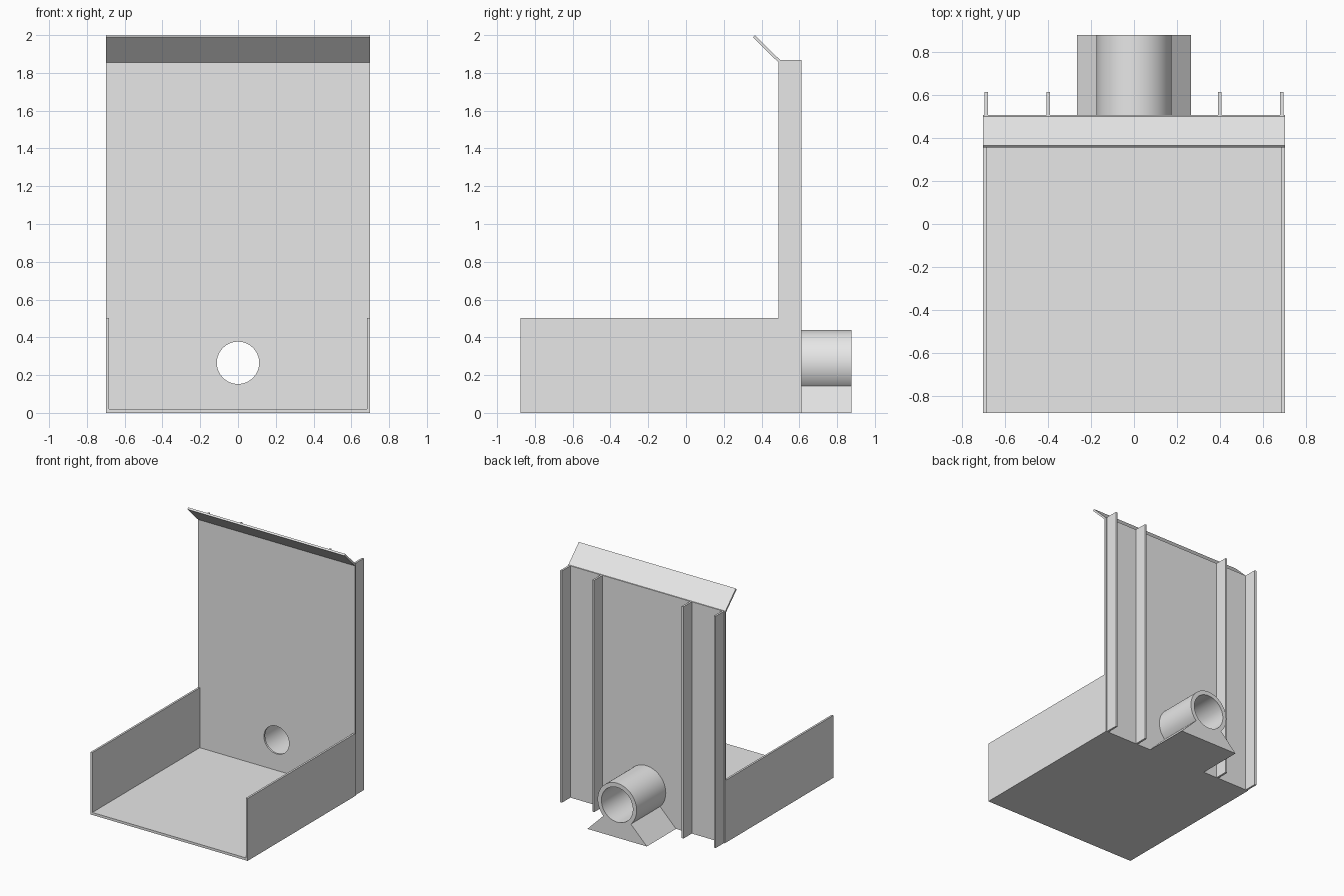
import bpy, bmesh, math

if "Cube" in bpy.data.objects:
    bpy.data.objects.remove(bpy.data.objects["Cube"])

grey = bpy.data.materials.new("light grey metal")
grey.diffuse_color = (0.8, 0.8, 0.8, 1)
grey.use_nodes = True
grey.node_tree.nodes["Principled BSDF"].inputs["Base Color"].default_value = grey.diffuse_color

W, T = 0.70, 0.016              # half width, sheet thickness
FRONT, REAR = -0.877, 0.877     # depth limits
PLATE0, PLATE1 = 0.490, 0.506   # back plate faces
PIPE_Z, PIPE_R, BORE_R, HOLE_R = 0.265, 0.174, 0.14, 0.112


def finish(name, bm):
    bmesh.ops.recalc_face_normals(bm, faces=bm.faces)
    me = bpy.data.meshes.new(name)
    bm.to_mesh(me)
    bm.free()
    ob = bpy.data.objects.new(name, me)
    bpy.context.collection.objects.link(ob)
    me.materials.append(grey)
    return ob


def prism(name, points, vec):
    """Closed polygon extruded along vec."""
    bm = bmesh.new()
    face = bm.faces.new([bm.verts.new(p) for p in points])
    ext = bmesh.ops.extrude_face_region(bm, geom=[face], use_keep_orig=True)
    verts = [v for v in ext["geom"] if isinstance(v, bmesh.types.BMVert)]
    bmesh.ops.translate(bm, verts=verts, vec=vec)
    return finish(name, bm)


def box(name, x0, x1, y0, y1, z0, z1):
    pts = [(x0, y0, z0), (x1, y0, z0), (x1, y1, z0), (x0, y1, z0)]
    return prism(name, pts, (0, 0, z1 - z0))


def circle(r, y, n=64):
    return [(r * math.cos(2 * math.pi * i / n), y,
             PIPE_Z + r * math.sin(2 * math.pi * i / n)) for i in range(n)]


# Tray: floor and two side walls
box("floor", -W + T, W - T, FRONT, PLATE0, 0, 0.02)
for side, s in (("left", -1), ("right", 1)):
    x0, x1 = sorted((s * W, s * (W - T)))
    box(side + "_wall", x0, x1, FRONT, PLATE0, 0, 0.503)

# Back plate with a round drain hole
plate = box("back_plate", -W, W, PLATE0, PLATE1, 0, 1.868)
cutter = prism("hole_cutter", circle(HOLE_R, PLATE0 - 0.1), (0, 0.2, 0))
cutter.hide_render = True
mod = plate.modifiers.new("hole", "BOOLEAN")
mod.operation, mod.object, mod.solver = "DIFFERENCE", cutter, "EXACT"
bpy.context.view_layer.objects.active = plate
bpy.ops.object.modifier_apply(modifier="hole")
bpy.data.objects.remove(cutter)

# Sloping lip along the top, leaning forward
prism("top_lip", [(-W, y, z) for y, z in
                  ((0.490, 1.855), (0.354, 1.989), (0.365, 2.0), (0.498, 1.868))],
      (2 * W, 0, 0))

# Vertical stiffening ribs on the back
for i, x in enumerate((-0.685, -0.398, 0.398, 0.685)):
    box(f"rib_{i + 1}", x - T / 2, x + T / 2, PLATE1, 0.612, 0, 1.868)

# Outlet pipe: hollow tube made from four bridged rings
bm = bmesh.new()
rings = [[bm.verts.new(p) for p in circle(r, y)] for r, y in
         ((PIPE_R, PLATE1), (PIPE_R, REAR), (BORE_R, REAR), (BORE_R, PLATE1))]
for a, b in zip(rings, rings[1:] + rings[:1]):
    for i in range(len(a)):
        j = (i + 1) % len(a)
        bm.faces.new((a[i], a[j], b[j], b[i]))
pipe = finish("outlet_pipe", bm)
bpy.ops.object.select_all(action="DESELECT")
pipe.select_set(True)
bpy.context.view_layer.objects.active = pipe
bpy.ops.object.shade_smooth_by_angle(angle=math.radians(30))

# Saddle: flared foot that cradles the underside of the pipe
arc = [math.radians(-45 - 90 * i / 16) for i in range(17)]
profile = [(-0.265, 0), (0.265, 0)] + [
    (PIPE_R * math.cos(a), PIPE_Z + PIPE_R * math.sin(a)) for a in arc]
prism("pipe_saddle", [(x, PLATE1, z) for x, z in profile], (0, REAR - PLATE1, 0))
